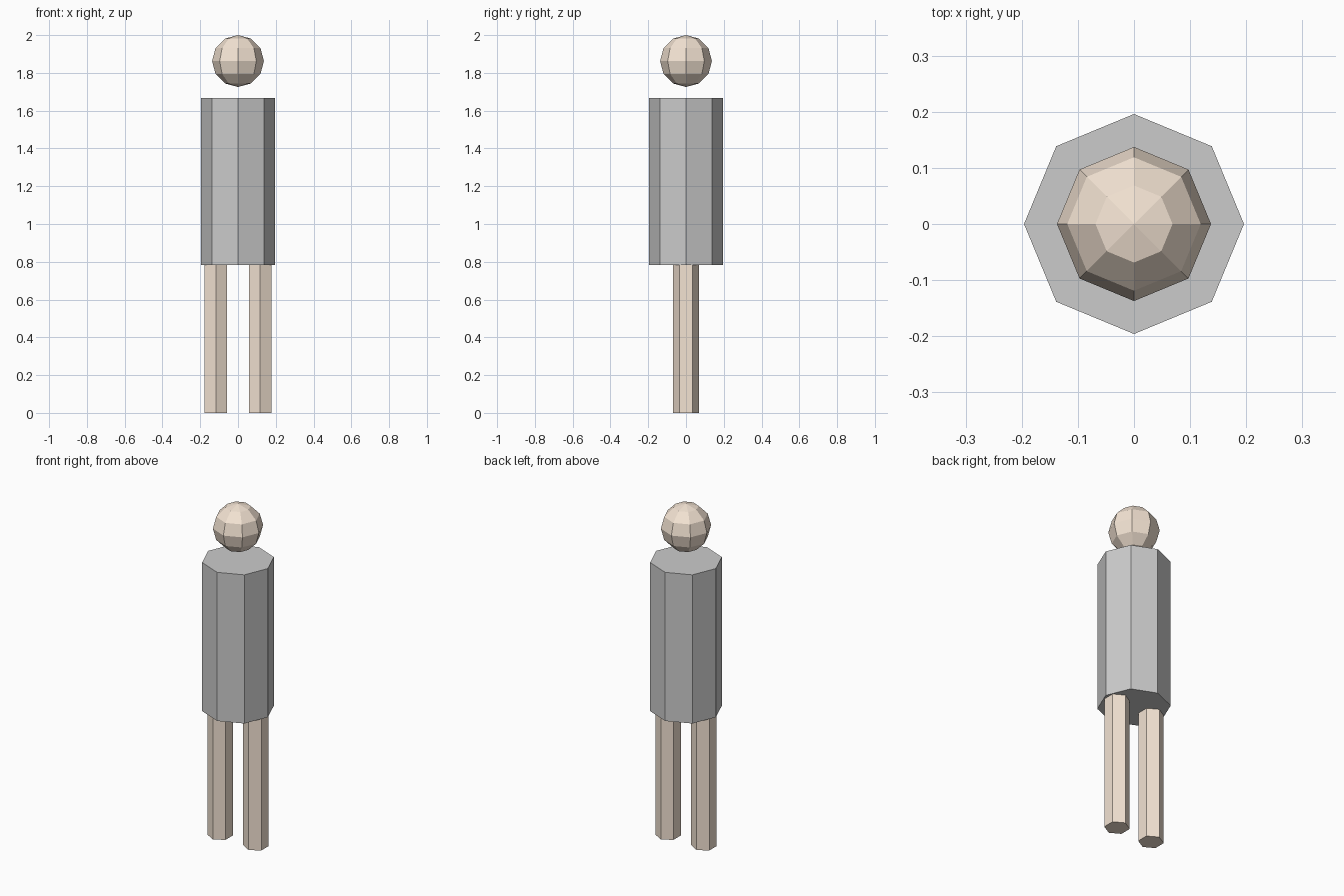
import bpy

if "Cube" in bpy.data.objects:
    bpy.data.objects.remove(bpy.data.objects["Cube"])

# Heights and sizes
LEG_TOP, TORSO_TOP = 0.784, 1.667
LEG_RADIUS, LEG_OFFSET = 0.0686, 0.1177
TORSO_RADIUS, HEAD_RADIUS = 0.196, 0.1373

skin = bpy.data.materials.new("skin")
skin.diffuse_color = (0.90, 0.77, 0.65, 1)
skin.use_nodes = True
skin.node_tree.nodes["Principled BSDF"].inputs["Base Color"].default_value = skin.diffuse_color


def finish(name, material=None):
    obj = bpy.context.object
    obj.name = name
    if material:
        obj.data.materials.append(material)
    return obj


def prism(name, sides, radius, x, bottom, top, material=None):
    bpy.ops.mesh.primitive_cylinder_add(
        vertices=sides, radius=radius, depth=top - bottom,
        location=(x, 0, (bottom + top) / 2))
    return finish(name, material)


# Six-sided legs
for side, label in ((-1, "left"), (1, "right")):
    prism(f"{label}_leg", 6, LEG_RADIUS, side * LEG_OFFSET, 0, LEG_TOP, skin)

# Eight-sided torso
prism("torso", 8, TORSO_RADIUS, 0, LEG_TOP, TORSO_TOP)

# Faceted head floating above the torso
bpy.ops.mesh.primitive_uv_sphere_add(
    segments=8, ring_count=6, radius=HEAD_RADIUS,
    location=(0, 0, 2 - HEAD_RADIUS))
finish("head", skin)
